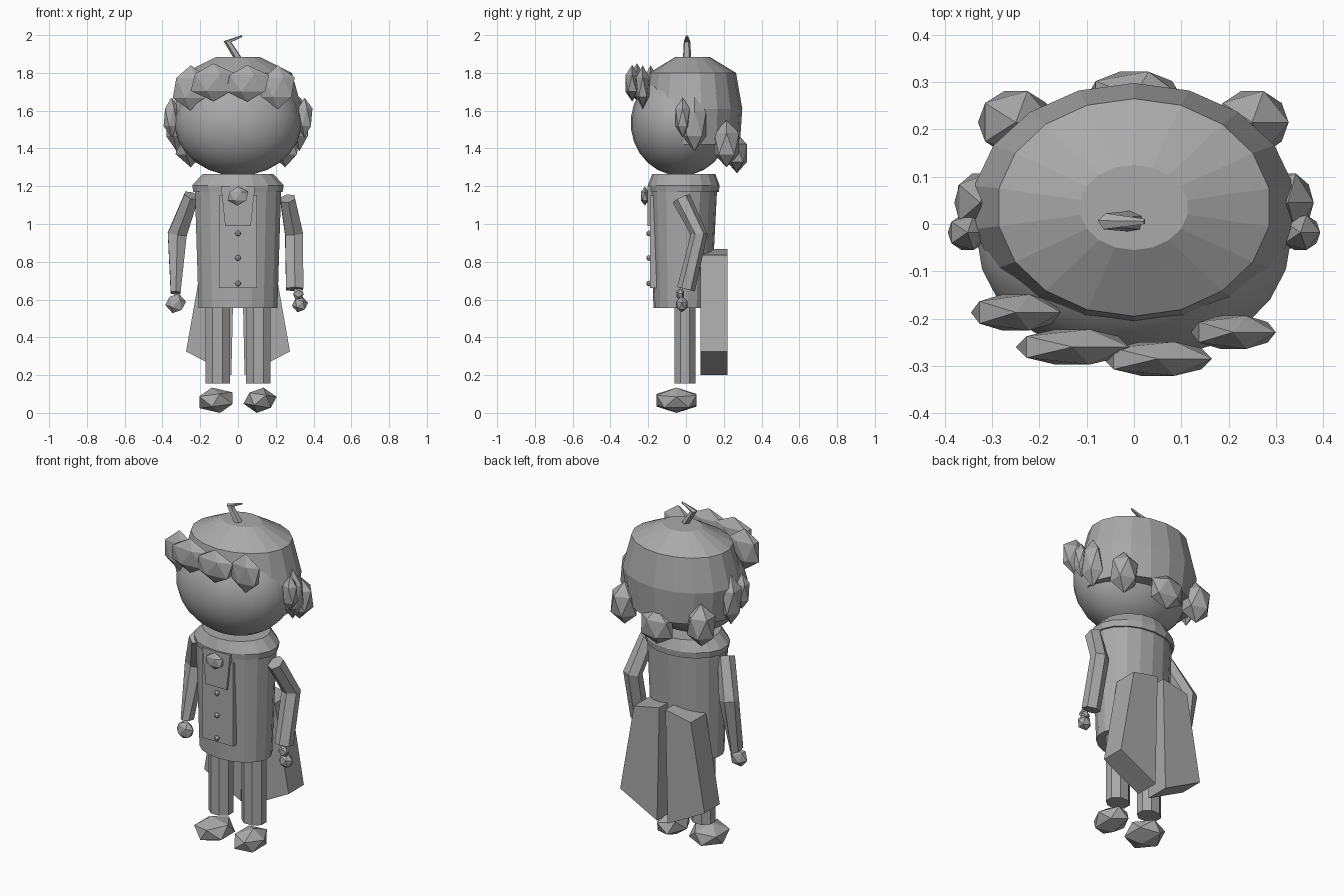
import bpy, bmesh, math
from mathutils import Vector, Matrix

if "Cube" in bpy.data.objects:
    bpy.data.objects.remove(bpy.data.objects["Cube"])

grey = bpy.data.materials.new("plain_grey")
grey.diffuse_color = (0.4, 0.4, 0.4, 1)
grey.use_nodes = True
grey.node_tree.nodes["Principled BSDF"].inputs["Base Color"].default_value = grey.diffuse_color


def finish(name, bm, smooth=False):
    bmesh.ops.recalc_face_normals(bm, faces=bm.faces[:])
    me = bpy.data.meshes.new(name)
    bm.to_mesh(me)
    bm.free()
    me.materials.append(grey)
    for p in me.polygons:
        p.use_smooth = smooth
    ob = bpy.data.objects.new(name, me)
    bpy.context.collection.objects.link(ob)
    return ob


def skin(name, rings):
    """Join equal rings of points and cap both ends."""
    bm = bmesh.new()
    loops = [[bm.verts.new(p) for p in r] for r in rings]
    n = len(loops[0])
    for a, b in zip(loops, loops[1:]):
        for i in range(n):
            j = (i + 1) % n
            bm.faces.new((a[i], a[j], b[j], b[i]))
    bm.faces.new(loops[0])
    bm.faces.new(loops[-1])
    return finish(name, bm)


def ellipse(cx, cy, z, rx, ry, n, phase=0.5):
    return [(cx + rx * math.cos((i + phase) * math.tau / n),
             cy + ry * math.sin((i + phase) * math.tau / n), z) for i in range(n)]


def tube(name, path, radii, n=6):
    """Sections (across x, across y) swept along a bent path."""
    pts = [Vector(p) for p in path]
    rings = []
    for i, p in enumerate(pts):
        d = (pts[min(i + 1, len(pts) - 1)] - pts[max(i - 1, 0)]).normalized()
        v = Vector((0, 1, 0))
        v = (v - d * v.dot(d)).normalized()
        u = v.cross(d)
        rx, ry = radii[i]
        rings.append([p + u * rx * math.cos(k * math.tau / n + 0.5)
                      + v * ry * math.sin(k * math.tau / n + 0.5) for k in range(n)])
    return skin(name, rings)


def gem(name, c, half, turn=0.0):
    """Twenty-sided lump with the given half extents."""
    bm = bmesh.new()
    bmesh.ops.create_icosphere(bm, subdivisions=1, radius=1)
    bmesh.ops.rotate(bm, verts=bm.verts, matrix=Matrix.Rotation(turn, 3, 'Y'))
    for k in range(3):
        m = max(abs(v.co[k]) for v in bm.verts)
        for v in bm.verts:
            v.co[k] = v.co[k] / m * half[k] + c[k]
    return finish(name, bm)


# Face
bm = bmesh.new()
bmesh.ops.create_uvsphere(bm, u_segments=24, v_segments=13, radius=1)
for v in bm.verts:
    v.co = (v.co.x * 0.335, v.co.y * 0.265 - 0.028, v.co.z * 0.28 + 1.535)
finish("face", bm, True)

# Hair cap
skin("hair_cap", [ellipse(0, 0.035, z, rx, ry, 18) for z, rx, ry in
                  [(1.42, 0.315, 0.25), (1.61, 0.343, 0.263),
                   (1.80, 0.29, 0.23), (1.885, 0.115, 0.09)]])

# Hair curls: fringe, then nape
for c, h in [((-0.25, -0.187, 1.72), (0.095, 0.038, 0.12)),
             ((-0.13, -0.26, 1.75), (0.12, 0.037, 0.1)),
             ((0.05, -0.285, 1.745), (0.115, 0.036, 0.097)),
             ((0.21, -0.229, 1.725), (0.09, 0.035, 0.115))]:
    gem("fringe_curl", c, h)
for c, h in [((-0.25, 0.215, 1.425), (0.08, 0.066, 0.125)),
             ((0.25, 0.215, 1.425), (0.077, 0.066, 0.125)),
             ((0, 0.27, 1.375), (0.1, 0.052, 0.106))]:
    gem("nape_curl", c, h)

# Hair sprig
tube("hair_sprig", [(0.005, 0.005, 1.87), (-0.055, 0.005, 1.965), (0.022, 0.005, 1.995)],
     [(0.02, 0.024), (0.022, 0.018), (0.005, 0.006)], 5)

# Coat body and shoulder collar
skin("coat", [ellipse(0, cy, z, rx, ry, 18) for z, cy, rx, ry in
              [(0.555, -0.02, 0.212, 0.152), (1.19, -0.015, 0.232, 0.18)]])
skin("shoulder_collar", [ellipse(0, -0.012, z, rx, ry, 18) for z, rx, ry in
                         [(1.17, 0.24, 0.186), (1.205, 0.246, 0.19), (1.265, 0.19, 0.167)]])


def slab(name, outline, y0, y1):
    return skin(name, [[(x, y, z) for x, z in outline] for y in (y0, y1)])


# Front panel, shirt front, brooch, buttons
slab("coat_front_panel", [(-0.1, 0.66), (0.1, 0.66), (0.1, 1.15), (-0.1, 1.15)], -0.19, -0.1)
slab("shirt_front", [(-0.068, 0.99), (0.068, 0.99), (0.09, 1.2), (-0.09, 1.2)], -0.204, -0.1)
gem("brooch", (0, -0.218, 1.148), (0.055, 0.021, 0.05))
for z in (0.685, 0.82, 0.95):
    bm = bmesh.new()
    bmesh.ops.create_uvsphere(bm, u_segments=8, v_segments=6, radius=0.015,
                              matrix=Matrix.Translation((0, -0.195, z)))
    finish("button", bm)

# Arms and hands
tube("left_arm", [(-0.245, -0.025, 1.15), (-0.322, 0.06, 0.945), (-0.33, 0, 0.635)],
     [(0.045, 0.05), (0.058, 0.045), (0.03, 0.05)])
tube("right_arm", [(0.262, -0.025, 1.135), (0.297, 0.07, 0.945), (0.3, 0, 0.655)],
     [(0.045, 0.05), (0.055, 0.045), (0.052, 0.048)])
gem("left_hand", (-0.33, -0.02, 0.58), (0.055, 0.03, 0.052), 0.3)
gem("right_hand", (0.328, -0.022, 0.575), (0.043, 0.03, 0.042), 0.3)
gem("right_thumb", (0.32, -0.03, 0.63), (0.028, 0.02, 0.03), -0.6)

for s, side in ((-1, "left"), (1, "right")):
    # Ears and sideburns
    gem(side + "_ear", (s * 0.352, -0.018, 1.565), (0.042, 0.037, 0.105))
    gem(side + "_sideburn", (s * 0.325, 0.045, 1.53), (0.055, 0.062, 0.145))
    # Legs and shoes
    skin(side + "_leg", [ellipse(s * 0.108, -0.005, z, 0.07, 0.06, 8) for z in (0.155, 0.6)])
    gem(side + "_shoe", (s * 0.117, -0.05, 0.067), (0.088, 0.105, 0.067), s * 0.2)
    # Coat tails
    slab(side + "_coat_tail", [(s * 0.02, 0.868), (s * 0.185, 0.835),
                               (s * 0.275, 0.325), (s * 0.035, 0.2)], 0.078, 0.22)
